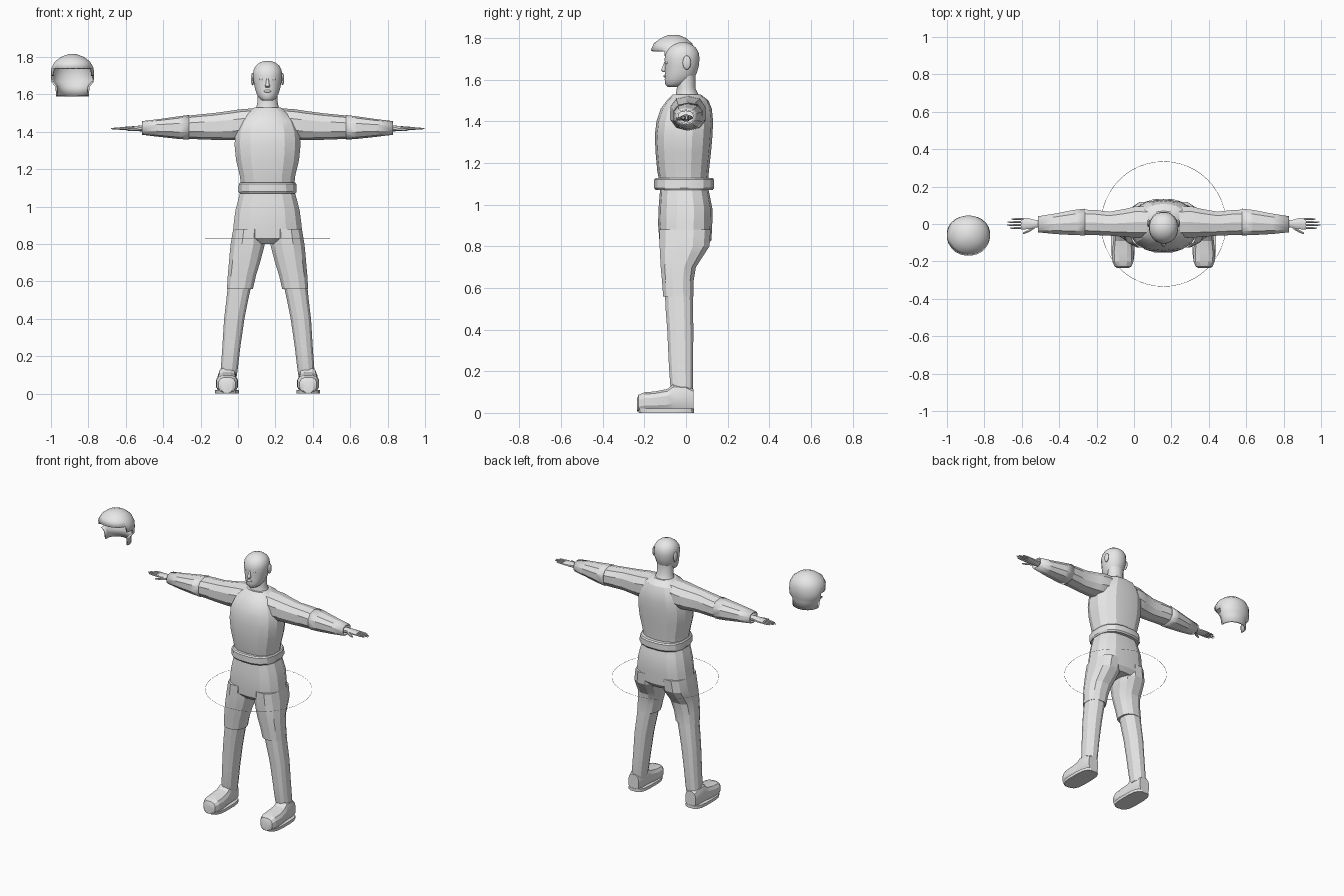
import bpy, bmesh, math
from mathutils import Vector

CX = 0.158  # centre line of the figure
grey = bpy.data.materials.new("plain grey")
grey.diffuse_color = (0.8, 0.8, 0.8, 1)


def finish(obj, name, smooth=30, mirror=False):
    """Name, colour, shade and optionally mirror a part."""
    obj.name = name
    obj.data.materials.clear()
    obj.data.materials.append(grey)
    bpy.ops.object.select_all(action='DESELECT')
    obj.select_set(True)
    bpy.context.view_layer.objects.active = obj
    if smooth:
        bpy.ops.object.shade_smooth_by_angle(angle=math.radians(smooth))
    if mirror:
        obj.modifiers.new("mirror", 'MIRROR')
    return obj


def loft(name, axis, sections, n=12, p=2.4, caps=(True, True), smooth=20,
         mirror=False, x=CX, cut=None, thick=0):
    """Skin sections (position, a0, a1, b0, b1) placed along an axis."""
    bm = bmesh.new()
    rings = []
    for pos, a0, a1, b0, b1 in sections:
        ring = []
        for i in range(n):
            t = 2 * math.pi * (i + 0.5) / n
            c, s = math.cos(t), math.sin(t)
            c = math.copysign(abs(c) ** (2 / p), c)
            s = math.copysign(abs(s) ** (2 / p), s)
            a = (a0 + a1) / 2 + c * (a1 - a0) / 2
            b = (b0 + b1) / 2 + s * (b1 - b0) / 2
            co = {'x': (pos, a, b), 'y': (a, pos, b), 'z': (a, b, pos)}[axis]
            ring.append(bm.verts.new(co))
        rings.append(ring)
    for r, q in zip(rings, rings[1:]):
        for i in range(n):
            j = (i + 1) % n
            bm.faces.new((r[i], r[j], q[j], q[i]))
    if caps[0]:
        bm.faces.new(rings[0])
    if caps[1]:
        bm.faces.new(rings[-1])
    bmesh.ops.recalc_face_normals(bm, faces=bm.faces)
    if cut:
        doomed = [f for f in bm.faces if cut(f.calc_center_median())]
        bmesh.ops.delete(bm, geom=doomed, context='FACES')
    me = bpy.data.meshes.new(name)
    bm.to_mesh(me)
    bm.free()
    obj = bpy.data.objects.new(name, me)
    bpy.context.collection.objects.link(obj)
    obj.location.x = x
    if thick:
        mod = obj.modifiers.new("thickness", 'SOLIDIFY')
        mod.thickness = thick
        mod.offset = -1
    return finish(obj, name, smooth, mirror)


def sym(rows):
    """Sections symmetric about the centre: (z, half width, front, back)."""
    return [(z, -w, w, f, b) for z, w, f, b in rows]


def ball(name, loc, size, mirror=False):
    bpy.ops.mesh.primitive_uv_sphere_add(segments=12, ring_count=8, radius=1)
    obj = bpy.context.object
    for v in obj.data.vertices:
        v.co = Vector(loc) + Vector([a * b for a, b in zip(v.co, size)])
    obj.location.x = CX
    return finish(obj, name, 60, mirror)


# Jacket body
loft("jacket", 'z', sym([
    (1.10, 0.145, -0.125, 0.105), (1.16, 0.150, -0.138, 0.110),
    (1.25, 0.172, -0.146, 0.120), (1.33, 0.180, -0.150, 0.127),
    (1.40, 0.175, -0.142, 0.130), (1.46, 0.150, -0.122, 0.124),
    (1.50, 0.120, -0.092, 0.108), (1.53, 0.072, -0.062, 0.070)]), n=14, p=2.5)

# Belt
loft("belt", 'z', sym([(1.07, 0.152, -0.148, 0.130), (1.08, 0.158, -0.155, 0.137),
                       (1.12, 0.156, -0.155, 0.137), (1.128, 0.150, -0.148, 0.130)]),
     n=16, p=2.6)

# Trouser hips
loft("trouser_hips", 'z', sym([
    (0.80, 0.130, -0.100, 0.100), (0.83, 0.192, -0.128, 0.122),
    (0.905, 0.185, -0.134, 0.126), (0.98, 0.175, -0.132, 0.127),
    (1.03, 0.162, -0.128, 0.117), (1.10, 0.142, -0.122, 0.103)]), n=14, p=2.6)

# Trouser legs: thigh part ends in a small step over the lower part
loft("thigh", 'z', [
    (0.88, 0.010, 0.186, -0.130, 0.122), (0.80, 0.012, 0.200, -0.130, 0.116),
    (0.76, 0.022, 0.204, -0.128, 0.090), (0.70, 0.038, 0.209, -0.124, 0.050),
    (0.63, 0.060, 0.215, -0.117, 0.038), (0.56, 0.076, 0.219, -0.112, 0.038)],
    n=12, mirror=True)
loft("lower_leg", 'z', [
    (0.60, 0.080, 0.212, -0.104, 0.034), (0.50, 0.102, 0.222, -0.100, 0.036),
    (0.40, 0.122, 0.234, -0.092, 0.037), (0.25, 0.144, 0.243, -0.085, 0.036),
    (0.14, 0.157, 0.251, -0.078, 0.036), (0.09, 0.164, 0.256, -0.068, 0.032)],
    n=12, mirror=True)

# Shoes and soles
F = 0.217
loft("shoe", 'y', [
    (y, F - w, F + w, 0.005, h) for y, w, h in (
        (0.036, 0.040, 0.115), (0.0, 0.048, 0.135), (-0.06, 0.050, 0.140),
        (-0.09, 0.053, 0.116), (-0.15, 0.060, 0.104), (-0.20, 0.058, 0.100),
        (-0.228, 0.046, 0.088), (-0.236, 0.030, 0.066))],
    n=12, p=2.8, mirror=True)
loft("sole", 'z', [(0.0, F - 0.064, F + 0.064, -0.228, 0.040),
                   (0.02, F - 0.064, F + 0.064, -0.236, 0.040)],
     n=16, p=3.2, mirror=True)

# Sleeves: shoulder to elbow, elbow to open cuff
loft("upper_sleeve", 'x', [
    (0.08, -0.075, 0.095, 1.37, 1.525), (0.15, -0.078, 0.098, 1.355, 1.520),
    (0.20, -0.072, 0.085, 1.355, 1.512), (0.29, -0.065, 0.068, 1.357, 1.500),
    (0.37, -0.062, 0.078, 1.360, 1.492), (0.44, -0.060, 0.080, 1.362, 1.485)],
    n=10, caps=(False, False), mirror=True)
loft("lower_sleeve", 'x', [
    (0.42, -0.064, 0.085, 1.358, 1.490), (0.48, -0.062, 0.078, 1.362, 1.482),
    (0.58, -0.056, 0.058, 1.373, 1.468), (0.672, -0.046, 0.043, 1.384, 1.457)],
    n=10, caps=(False, False), mirror=True, thick=0.008)

# Hands
loft("palm", 'x', [
    (0.62, -0.020, 0.020, 1.398, 1.434), (0.685, -0.020, 0.022, 1.403, 1.433),
    (0.72, -0.029, 0.032, 1.405, 1.430), (0.762, -0.030, 0.034, 1.409, 1.427)],
    n=10, smooth=40, mirror=True)
for i, tip in enumerate((0.820, 0.838, 0.834, 0.812)):
    y = -0.022 + 0.016 * i
    loft("finger_%d" % (i + 1), 'x', [
        (0.750, y - 0.007, y + 0.007, 1.410, 1.426),
        (0.795, y - 0.006, y + 0.006, 1.411, 1.424),
        (tip, y - 0.003, y + 0.003, 1.414, 1.420)],
        n=6, p=2, smooth=50, mirror=True)
loft("thumb", 'x', [
    (0.690, -0.026, -0.008, 1.405, 1.425), (0.722, -0.046, -0.028, 1.404, 1.420),
    (0.752, -0.056, -0.046, 1.406, 1.416)], n=6, p=2, smooth=50, mirror=True)

# Neck and head
loft("neck", 'z', sym([
    (1.49, 0.078, -0.062, 0.080), (1.53, 0.061, -0.050, 0.060),
    (1.56, 0.055, -0.045, 0.046), (1.62, 0.056, -0.045, 0.046)]),
    n=16, p=2, smooth=60)
loft("head", 'z', sym([
    (1.566, 0.026, -0.090, -0.030), (1.578, 0.044, -0.100, 0.005),
    (1.600, 0.058, -0.103, 0.035), (1.630, 0.068, -0.102, 0.052),
    (1.665, 0.075, -0.101, 0.062), (1.700, 0.079, -0.104, 0.066),
    (1.730, 0.076, -0.097, 0.062), (1.754, 0.063, -0.080, 0.048),
    (1.771, 0.041, -0.055, 0.025), (1.779, 0.016, -0.030, 0.002)]),
    n=20, p=2.1, smooth=70)

# Face: nose, eyes, lips and ears
loft("nose", 'z', sym([
    (1.636, 0.010, -0.110, -0.085), (1.645, 0.014, -0.122, -0.085),
    (1.660, 0.009, -0.115, -0.085), (1.688, 0.006, -0.104, -0.085)]),
    n=8, p=2, smooth=60)
ball("eye", (0.031, -0.089, 1.681), (0.012, 0.009, 0.007), True)
ball("lips", (0, -0.101, 1.617), (0.021, 0.007, 0.007))
ball("ear", (0.080, 0.004, 1.682), (0.009, 0.020, 0.034), True)

# Hair cap standing apart, open at the face
loft("hair_cap", 'z', sym([
    (1.590, 0.088, -0.130, 0.032), (1.640, 0.092, -0.140, 0.032),
    (1.665, 0.113, -0.150, 0.042), (1.700, 0.117, -0.162, 0.045),
    (1.740, 0.114, -0.170, 0.045), (1.775, 0.095, -0.155, 0.030),
    (1.800, 0.062, -0.120, 0.000), (1.815, 0.022, -0.085, -0.035)]),
    n=24, p=2.1, caps=(False, True), smooth=60, x=-0.885, thick=0.010,
    cut=lambda c: (c.z < 1.69 and c.y < -0.055) or (c.z < 1.73 and c.y < -0.10))

# Thin ring around the hips
bpy.ops.mesh.primitive_torus_add(location=(CX, 0, 0.83), major_radius=0.334,
                                 minor_radius=0.001, major_segments=48,
                                 minor_segments=4)
finish(bpy.context.object, "hip_ring", 0)
